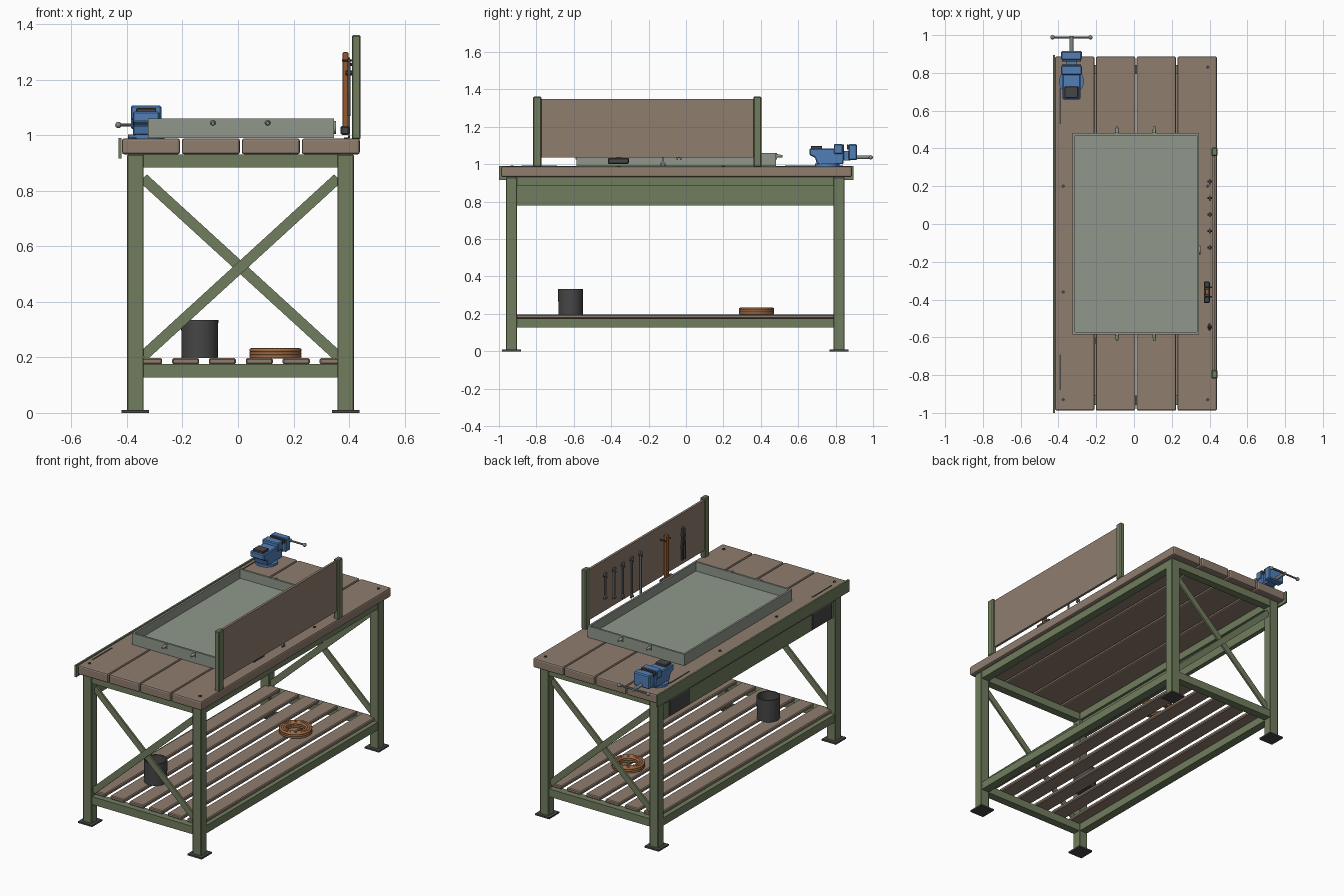
import bpy, bmesh, math
from mathutils import Vector

if "Cube" in bpy.data.objects:
    bpy.data.objects.remove(bpy.data.objects["Cube"])


def mat(name, r, g, b):
    m = bpy.data.materials.new(name)
    m.diffuse_color = [(c / 255) ** 2.2 for c in (r, g, b)] + [1]
    m.use_nodes = True
    m.node_tree.nodes["Principled BSDF"].inputs["Base Color"].default_value = m.diffuse_color
    return m


GREEN = mat("green_paint", 112, 124, 94)
WOOD = mat("worn_wood", 142, 124, 110)
BLUE = mat("blue_paint", 82, 126, 182)
DARK = mat("dark_iron", 72, 72, 72)
STEEL = mat("steel", 128, 132, 134)
TRAY = mat("tray_metal", 142, 150, 138)
HANDLE = mat("handle_wood", 150, 88, 48)
ROPE = mat("rope", 160, 108, 70)


def finish(ob, m, bevel=0, seg=1):
    ob.data.materials.append(m)
    if bevel:
        b = ob.modifiers.new("bevel", 'BEVEL')
        b.width, b.segments = bevel, seg
    return ob


def from_bm(name, bm, m, bevel=0, seg=1):
    bmesh.ops.recalc_face_normals(bm, faces=bm.faces)
    me = bpy.data.meshes.new(name)
    bm.to_mesh(me)
    bm.free()
    ob = bpy.data.objects.new(name, me)
    bpy.context.collection.objects.link(ob)
    return finish(ob, m, bevel, seg)


def box(name, x, y, z, m, bevel=0, seg=1):
    """Box from (min, max) ranges."""
    bm = bmesh.new()
    bmesh.ops.create_cube(bm, size=1)
    for v in bm.verts:
        v.co = [(r[0] + r[1]) / 2 + c * (r[1] - r[0]) for r, c in zip((x, y, z), v.co)]
    return from_bm(name, bm, m, bevel, seg)


def rod(name, p, q, r, m, n=16, r2=None):
    """Cylinder or cone between two points."""
    p, q = Vector(p), Vector(q)
    bpy.ops.mesh.primitive_cone_add(vertices=n, radius1=r, radius2=r if r2 is None else r2,
                                    depth=(q - p).length, location=(p + q) / 2)
    ob = bpy.context.object
    ob.rotation_euler = (q - p).to_track_quat('Z', 'Y').to_euler()
    ob.name = name
    bpy.ops.object.shade_smooth_by_angle()
    return finish(ob, m)


def ball(name, p, r, m):
    bpy.ops.mesh.primitive_uv_sphere_add(segments=12, ring_count=8, radius=r, location=p)
    bpy.context.object.name = name
    bpy.ops.object.shade_smooth()
    return finish(bpy.context.object, m)


def prism(name, pts, x, m, bevel=0):
    """Extrude a y-z profile along x."""
    bm = bmesh.new()
    f = bm.faces.new([bm.verts.new((x[0], a, b)) for a, b in pts])
    g = bmesh.ops.extrude_face_region(bm, geom=[f])
    bmesh.ops.translate(bm, vec=(x[1] - x[0], 0, 0),
                        verts=[v for v in g["geom"] if isinstance(v, bmesh.types.BMVert)])
    return from_bm(name, bm, m, bevel)


def lathe(name, prof, loc, m, n=32):
    """Spin an r-z profile around z."""
    bm = bmesh.new()
    vs = [bm.verts.new((r, 0, z)) for r, z in prof]
    es = [bm.edges.new(e) for e in zip(vs, vs[1:])]
    bmesh.ops.spin(bm, geom=vs + es, cent=(0, 0, 0), axis=(0, 0, 1), angle=2 * math.pi, steps=n)
    bmesh.ops.remove_doubles(bm, verts=bm.verts, dist=1e-5)
    ob = from_bm(name, bm, m)
    ob.location = loc
    bpy.context.view_layer.objects.active = ob
    bpy.ops.object.select_all(action='DESELECT')
    ob.select_set(True)
    bpy.ops.object.shade_smooth_by_angle()


# Top planks and left edge strip
for i in range(4):
    x = -0.418 + i * 0.216
    box("top_plank", (x, x + 0.209), (-0.988, 0.887), (0.931, 0.989), WOOD, 0.009, 2)
box("edge_strip", (-0.43, -0.419), (-1.0, 0.895), (0.917, 0.991), GREEN)
for x, y in ((-.375, -.93), (-.375, -.36), (-.375, .2), (.39, -.93), (.39, .2), (.39, .83)):
    rod("top_bolt", (x, y, 0.985), (x, y, 0.993), 0.009, DARK, 10)

# Legs, feet and end frames
LX = ((-0.40, -0.34), (0.358, 0.418))
LY = ((-0.962, -0.904), (0.789, 0.847))
for y in LY:
    for x in LX:
        box("leg", x, y, (0.005, 0.93), GREEN, 0.003)
        cx, cy = sum(x) / 2, sum(y) / 2
        box("foot_plate", (cx - .049, cx + .049), (cy - .05, cy + .05), (0, 0.01), DARK)
    for z in ((0.884, 0.931), (0.127, 0.176)):
        box("end_rail", (-0.342, 0.36), (y[0] + .004, y[1] - .004), z, GREEN)
    # Crossed flat braces
    for s in (-1, 1):
        b = box("cross_brace", (-0.475, 0.475), (-0.006, 0.006), (-0.019, 0.019), GREEN)
        b.location = (0.009, sum(y) / 2 + s * 0.006, 0.525)
        b.rotation_euler.y = s * math.atan2(0.64, 0.70)
for x in LX:
    for z in ((0.884, 0.931), (0.127, 0.176)):
        box("side_rail", (x[0] + .004, x[1] - .004), (-0.906, 0.791), z, GREEN)

# Deep apron on the left with dark corner plates
box("apron", (-0.388, -0.36), (-0.906, 0.791), (0.78, 0.93), GREEN)
for y in ((-0.88, -0.69), (0.53, 0.72)):
    box("apron_plate", (-0.394, -0.387), y, (0.785, 0.992), DARK)

# Lower shelf slats
for i in range(6):
    x = -0.371 + i * 0.133
    box("shelf_slat", (x, x + 0.098), (-0.925, 0.81), (0.175, 0.197), WOOD, 0.005)

# Tray: open shell with solid walls and pegs on both ends
x0, x1, y0, y1, t = -0.325, 0.345, -0.585, 0.481, 0.012
box("tray_floor", (x0, x1), (y0, y1), (0.99, 1.004), TRAY)
for x in (x0, x1 - t):
    box("tray_side", (x, x + t), (y0, y1), (0.995, 1.061), TRAY)
for y, s in ((y0, -1), (y1, 1)):
    box("tray_end", (x0 + t, x1 - t), sorted((y, y - s * t)), (0.995, 1.061), TRAY)
    for x in (-0.09, 0.107):
        rod("tray_peg", (x, y, 1.045), (x, y + s * 0.035, 1.043), 0.010, TRAY, 12, 0.006)
        box("peg_tab", (x - .007, x + .007), sorted((y, y + s * .005)), (1.026, 1.061), TRAY)
rod("tray_plug", (x1, -0.137, 1.028), (x1 + .008, -0.137, 1.028), 0.024, TRAY)

# Tool panel
for y in ((-0.818, -0.772), (0.36, 0.404)):
    box("panel_post", (0.41, 0.442), y, (0.985, 1.361), GREEN, 0.005)
box("tool_panel", (0.413, 0.428), (-0.775, 0.363), (1.035, 1.35), WOOD)


# Open-ended wrenches, profile in y-z
def wrench(y, top, length):
    h = [(0.005, 0.02), (0.013, 0.012), (0.014, 0), (0.006, -0.004), (0.005, 0.008)]
    up = [(a, top - 0.004 - b) for a, b in h]
    low = [(a, top - length + 0.004 + b) for a, b in h]
    right = up[::-1] + low
    pts = [(y + a, z) for a, z in right] + [(y - a, z) for a, z in reversed(right)]
    prism("wrench", pts, (0.396, 0.404), STEEL)


for i in range(5):
    y = 0.224 - i * 0.087
    wrench(y, 1.28, 0.165 + i * 0.031)
    rod("wrench_pin", (0.388, y, 1.255), (0.414, y, 1.255), 0.005, DARK, 8)

# Hammer hanging head down
box("hammer_handle", (0.376, 0.398), (-0.374, -0.346), (1.02, 1.3), HANDLE, 0.006, 2)
box("hammer_head", (0.37, 0.402), (-0.418, -0.305), (1.002, 1.034), DARK, 0.005)
for y in (-0.385, -0.335):
    rod("hammer_pin", (0.375, y, 1.27), (0.414, y, 1.27), 0.004, DARK, 8)

# Pliers
for s in (-1, 1):
    pts = [(0, 1.275), (0.010, 1.265), (0.014, 1.225), (0.012, 1.20),
           (0.019, 1.16), (0.016, 1.07), (0.006, 1.07), (0.009, 1.16), (0, 1.20)]
    prism("pliers_half", [(-0.545 + s * a, b) for a, b in pts], (0.394, 0.405), DARK)
rod("pliers_pivot", (0.388, -0.545, 1.225), (0.414, -0.545, 1.225), 0.009, DARK, 10)

# Vise
VX = -0.331
rod("vise_base", (VX, 0.755, 0.988), (VX, 0.755, 1.003), 0.066, BLUE, 24)
prism("vise_body", [(0.70, 1.0), (0.84, 1.0), (0.845, 1.03), (0.845, 1.085), (0.66, 1.085),
                    (0.66, 1.05), (0.69, 1.035)], (VX - 0.048, VX + 0.048), BLUE, 0.005)
box("vise_anvil", (VX - .036, VX + .036), (0.667, 0.727), (1.08, 1.098), DARK, 0.003)
box("fixed_jaw", (VX - .055, VX + .055), (0.79, 0.838), (1.055, 1.107), BLUE, 0.005)
box("moving_jaw", (VX - .055, VX + .055), (0.868, 0.915), (1.022, 1.107), BLUE, 0.006)
for y in (0.836, 0.861):
    box("jaw_plate", (VX - .05, VX + .05), (y, y + .009), (1.08, 1.105), DARK)
box("vise_slide", (VX - .03, VX + .03), (0.83, 0.88), (1.02, 1.07), BLUE)
rod("vise_screw", (VX, 0.91, 1.037), (VX, 0.995, 1.037), 0.010, STEEL)
rod("vise_bar", (VX - .1, 0.988, 1.037), (VX + .1, 0.988, 1.037), 0.0055, STEEL, 10)
for s in (-1, 1):
    ball("bar_knob", (VX + s * 0.1, 0.988, 1.037), 0.0115, STEEL)

# Bucket on the shelf
lathe("bucket", [(0, 0), (0.065, 0), (0.067, 0.137), (0.060, 0.137), (0.058, 0.01), (0, 0.01)],
      (-0.138, -0.617, 0.197), DARK)

# Rope coil: stacked rings in several columns
for k, r in enumerate((0.061, 0.074, 0.087)):
    for j in range(3):
        bpy.ops.mesh.primitive_torus_add(major_segments=40, minor_segments=8, major_radius=r,
                                         minor_radius=0.0075,
                                         location=(0.135, 0.377, 0.2035 + j * 0.011))
        bpy.context.object.name = "rope_ring"
        bpy.ops.object.shade_smooth()
        finish(bpy.context.object, ROPE)
